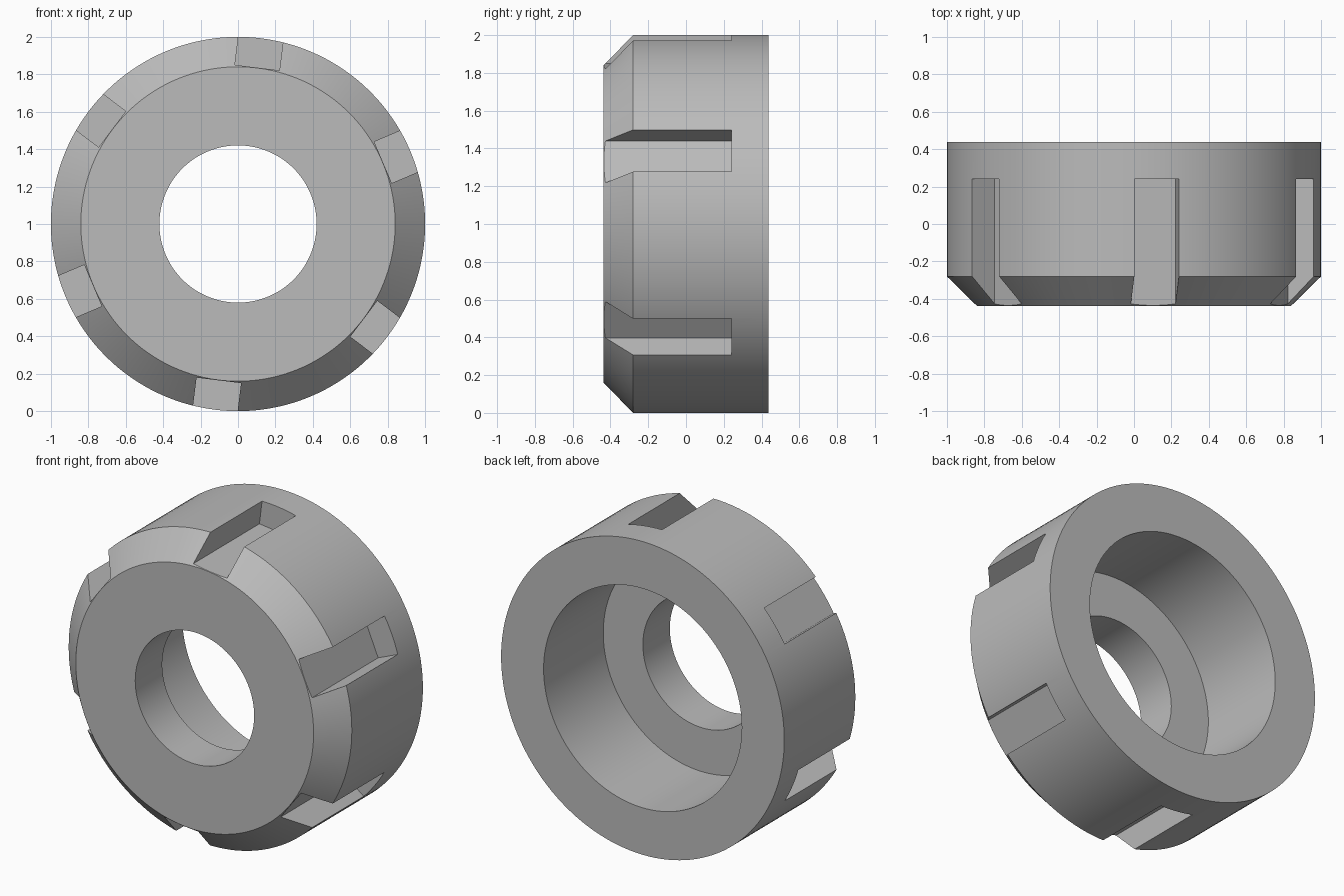
import bpy, bmesh, math
from mathutils import Matrix, Vector

if "Cube" in bpy.data.objects:
    bpy.data.objects.remove(bpy.data.objects["Cube"], do_unlink=True)

SEGMENTS = 144
HALF_LENGTH = 0.437
SLOT_COUNT = 6
SLOT_WIDTH = 0.24
SLOT_FLOOR = 0.842      # distance of the flat slot floor from the axis
SLOT_END = 0.24
FIRST_SLOT = math.radians(7)
CENTRE = Vector((0, 0, 1))

steel = bpy.data.materials.new("grey_steel")
steel.use_nodes = True
colour = (0.5, 0.5, 0.5, 1)
steel.diffuse_color = colour
steel.node_tree.nodes["Principled BSDF"].inputs["Base Color"].default_value = colour


def make_object(name, bm):
    bmesh.ops.recalc_face_normals(bm, faces=bm.faces)
    mesh = bpy.data.meshes.new(name)
    bm.to_mesh(mesh)
    bm.free()
    mesh.materials.append(steel)
    obj = bpy.data.objects.new(name, mesh)
    bpy.context.collection.objects.link(obj)
    return obj


# Nut body: closed (radius, y) section turned around the y axis
section = [(0.42, -HALF_LENGTH), (0.84, -HALF_LENGTH), (1, -0.28),
           (1, HALF_LENGTH), (0.70, HALF_LENGTH), (0.70, -0.165), (0.42, -0.165)]
bm = bmesh.new()
rings = []
for i in range(SEGMENTS):
    a = math.tau * i / SEGMENTS
    rings.append([bm.verts.new(CENTRE + Vector((r * math.sin(a), y, r * math.cos(a))))
                  for r, y in section])
for i, ring in enumerate(rings):
    after = rings[(i + 1) % SEGMENTS]
    for j in range(len(section)):
        k = (j + 1) % len(section)
        bm.faces.new((ring[j], ring[k], after[k], after[j]))
nut = make_object("clamping_nut", bm)

# Spanner slots: six boxes cut into the rim, open at the front
bm = bmesh.new()
front, top = -0.6, 1.2
size = Matrix.Diagonal((SLOT_WIDTH, SLOT_END - front, top - SLOT_FLOOR, 1))
middle = Matrix.Translation((0, (SLOT_END + front) / 2, (top + SLOT_FLOOR) / 2))
for i in range(SLOT_COUNT):
    turn = Matrix.Rotation(FIRST_SLOT + math.tau * i / SLOT_COUNT, 4, 'Y')
    bmesh.ops.create_cube(bm, size=1,
                          matrix=Matrix.Translation(CENTRE) @ turn @ middle @ size)
cutter = make_object("slot_cutter", bm)
cutter.hide_render = True

cut = nut.modifiers.new("spanner_slots", 'BOOLEAN')
cut.operation = 'DIFFERENCE'
cut.solver = 'EXACT'
cut.object = cutter

# Apply the cut, then smooth the turned surfaces and keep machined edges sharp
bpy.ops.object.select_all(action='DESELECT')
nut.select_set(True)
bpy.context.view_layer.objects.active = nut
bpy.ops.object.modifier_apply(modifier=cut.name)
bpy.data.objects.remove(cutter, do_unlink=True)
bpy.ops.object.shade_smooth_by_angle(angle=math.radians(25))
